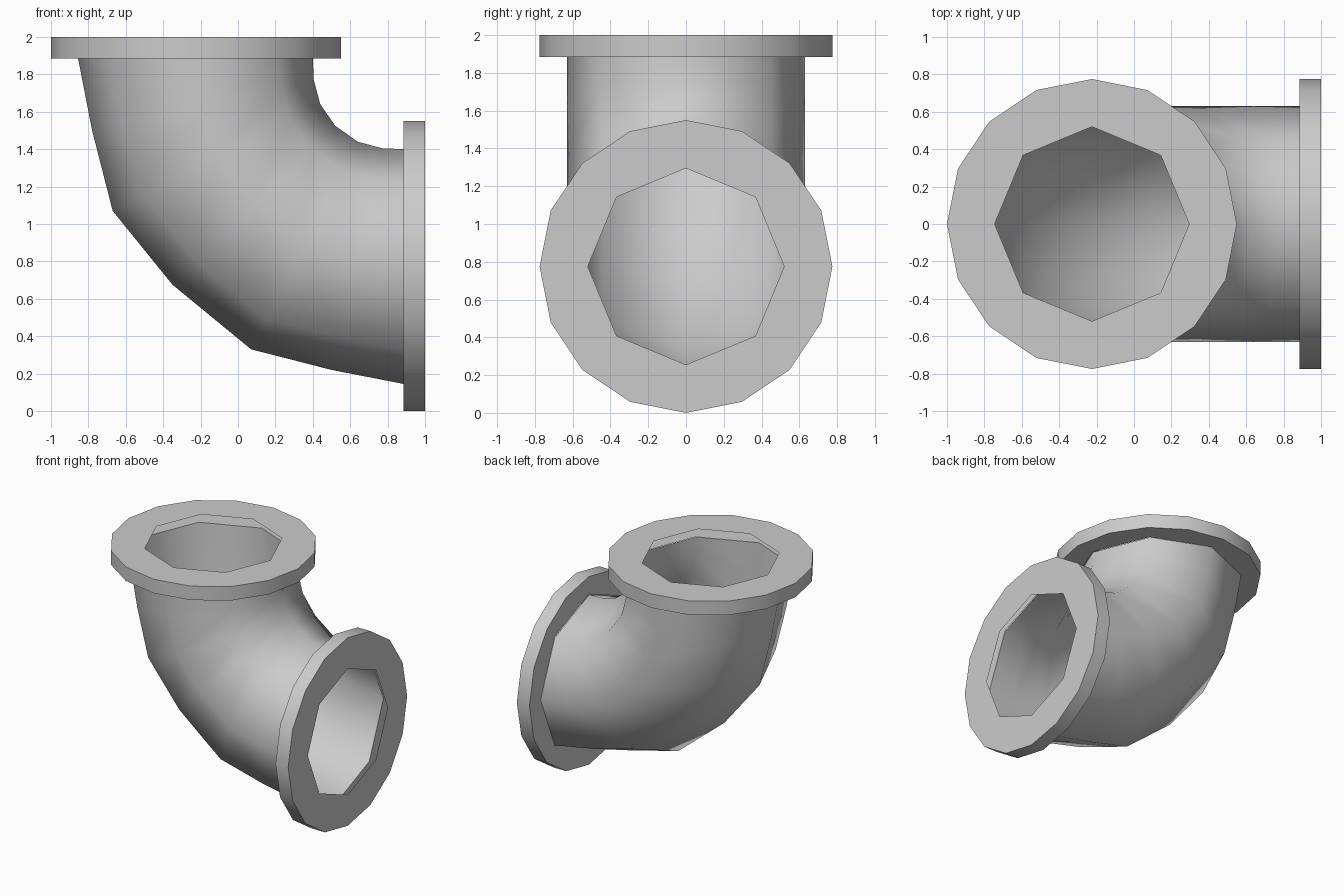
import bpy, bmesh
from math import cos, sin, pi, radians
from mathutils import Vector, Matrix

cube = bpy.data.objects.get("Cube")
if cube:
    bpy.data.objects.remove(cube)

grey = bpy.data.materials.new("plain_grey")
grey.use_nodes = True
colour = (0.6, 0.6, 0.6, 1)
grey.diffuse_color = colour
grey.node_tree.nodes["Principled BSDF"].inputs["Base Color"].default_value = colour


def loft(name, rings, angle, matrix=Matrix()):
    """Skin a row of closed rings with quads, smooth below the given angle."""
    bm = bmesh.new()
    loops = [[bm.verts.new(p) for p in ring] for ring in rings]
    for a, b in zip(loops, loops[1:]):
        n = len(a)
        for i in range(n):
            j = (i + 1) % n
            bm.faces.new((a[i], a[j], b[j], b[i]))
    bm.transform(matrix)
    mesh = bpy.data.meshes.new(name)
    bm.to_mesh(mesh)
    bm.free()
    mesh.materials.append(grey)
    obj = bpy.data.objects.new(name, mesh)
    bpy.context.collection.objects.link(obj)
    bpy.ops.object.select_all(action='DESELECT')
    obj.select_set(True)
    bpy.context.view_layer.objects.active = obj
    bpy.ops.object.shade_smooth_by_angle(angle=radians(angle))
    return obj


def flat_ring(radius, z, octagon=False):
    """Sixteen points round the axis; an octagon has every other one mid-edge."""
    pts = []
    for i in range(16):
        a = i * pi / 8
        r = radius * (cos(pi / 8) if octagon and i % 2 else 1)
        pts.append(Vector((r * cos(a), r * sin(a), z)))
    return pts


PIPE_R, FLANGE_R, HOLE_R, THICK = 0.63, 0.775, 0.52, 0.115

# Elbow pipe: inside and outside of the bend, from the top to the middle
half = [((0.40, 1.885), (-0.855, 1.885)),
        ((0.405, 1.77), (-0.78, 1.50)),
        ((0.44, 1.64), (-0.67, 1.07)),
        ((0.52, 1.525), (-0.35, 0.675))]
# The lower half mirrors the upper half across the diagonal
lower = [tuple((z - 1, x + 1) for x, z in pair) for pair in half[:3]]
sections = lower + half[::-1]

rings = []
for inner, outer in sections:
    p = Vector((inner[0], 0, inner[1]))
    q = Vector((outer[0], 0, outer[1]))
    mid, arm = (p + q) / 2, (p - q) / 2
    rings.append([mid + arm * cos(k * pi / 4) + Vector((0, PIPE_R * sin(k * pi / 4), 0))
                  for k in range(8)])
loft("elbow_pipe", rings, 100)

# Flanges: underside, rim and face with an octagonal hole
flange = [flat_ring(PIPE_R, -THICK, True), flat_ring(FLANGE_R, -THICK),
          flat_ring(FLANGE_R, 0), flat_ring(HOLE_R, 0, True)]
loft("top_flange", flange, 30, Matrix.Translation((FLANGE_R - 1, 0, 2)))
loft("side_flange", flange, 30,
     Matrix.Translation((1, 0, FLANGE_R)) @ Matrix.Rotation(pi / 2, 4, 'Y'))
